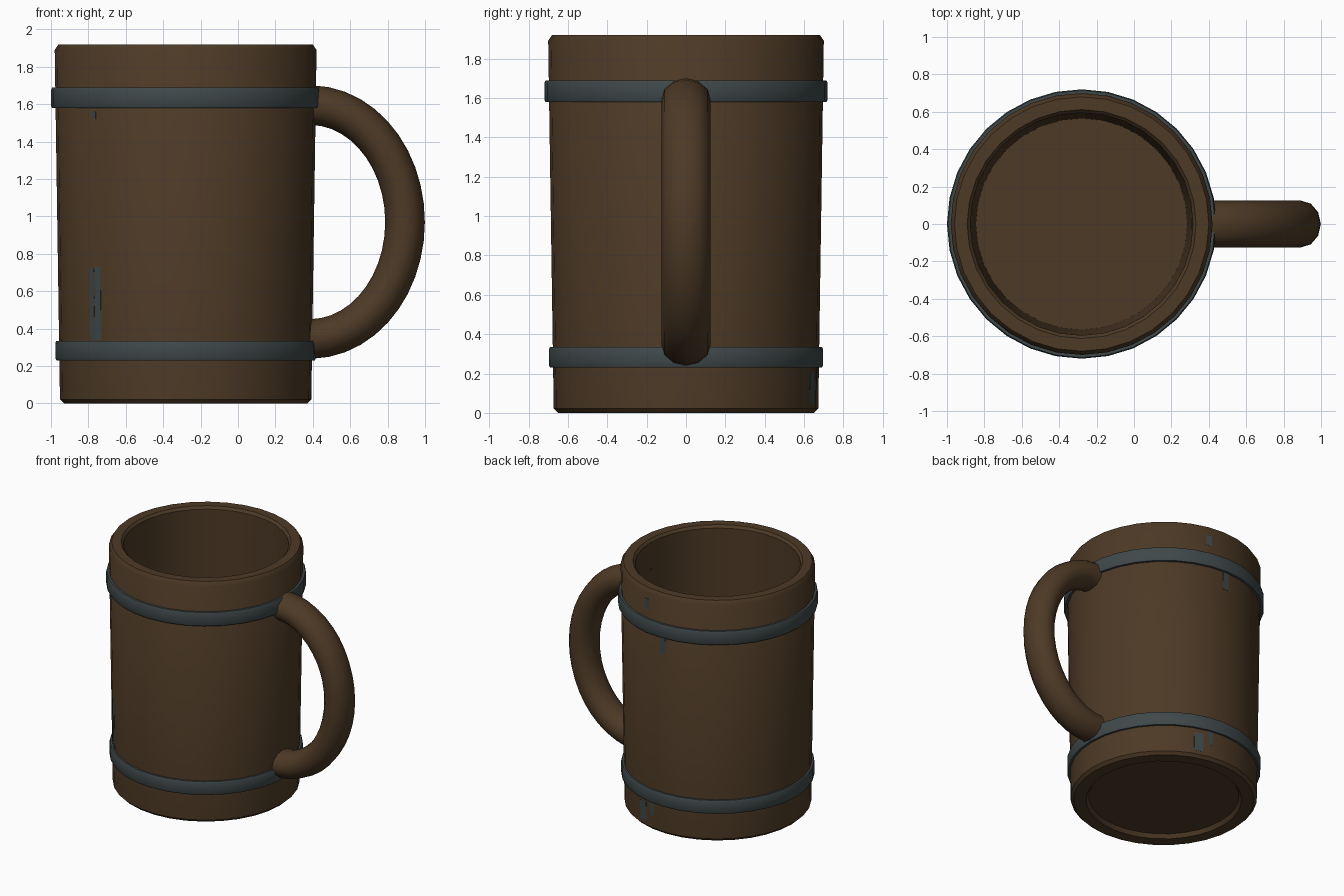
import bpy, bmesh, math

if "Cube" in bpy.data.objects:
    bpy.data.objects.remove(bpy.data.objects["Cube"])

CX = -0.28      # tankard axis
SIDES = 32


def material(name, color):
    m = bpy.data.materials.new(name)
    m.diffuse_color = (*color, 1)
    m.use_nodes = True
    m.node_tree.nodes["Principled BSDF"].inputs["Base Color"].default_value = m.diffuse_color
    return m


wood = material("dark_wood", (0.075, 0.042, 0.019))
iron = material("grey_iron", (0.050, 0.065, 0.068))


def finish(name, bm, mat, angle=35):
    bmesh.ops.recalc_face_normals(bm, faces=bm.faces)
    me = bpy.data.meshes.new(name)
    bm.to_mesh(me)
    bm.free()
    me.materials.append(mat)
    ob = bpy.data.objects.new(name, me)
    bpy.context.collection.objects.link(ob)
    bpy.ops.object.select_all(action='DESELECT')
    ob.select_set(True)
    bpy.context.view_layer.objects.active = ob
    bpy.ops.object.shade_smooth_by_angle(angle=math.radians(angle))
    return ob


def lathe(name, profile, mat, closed):
    """Revolve (radius, z) points; open profiles get flat caps at both ends."""
    bm = bmesh.new()
    rings = []
    for r, z in profile:
        rings.append([bm.verts.new((CX + r * math.cos(2 * math.pi * i / SIDES),
                                    r * math.sin(2 * math.pi * i / SIDES), z))
                      for i in range(SIDES)])
    pairs = list(zip(rings, rings[1:]))
    if closed:
        pairs.append((rings[-1], rings[0]))
    for a, b in pairs:
        for i in range(SIDES):
            j = (i + 1) % SIDES
            bm.faces.new((a[i], a[j], b[j], b[i]))
    if not closed:
        bm.faces.new(rings[0])
        bm.faces.new(rings[-1])
    return finish(name, bm, mat)


def outer(z):
    return 0.67 + 0.03 * z / 1.92


# Hollow wooden body with recessed underside
lathe("body", [(0.54, 0.03), (0.56, 0.0), (0.65, 0.0), (0.672, 0.022),
               (0.70, 1.89), (0.68, 1.92), (0.612, 1.92), (0.595, 1.90),
               (0.565, 0.10)], wood, False)

# Iron hoops
for name, z0, z1, r in (("lower_hoop", 0.23, 0.335, 0.697),
                        ("upper_hoop", 1.58, 1.688, 0.72)):
    lathe(name, [(r - 0.05, z0), (r - 0.006, z0), (r, z0 + 0.012),
                 (r, z1 - 0.012), (r - 0.006, z1), (r - 0.05, z1)], iron, True)

# Oval handle: elliptical section swept along half an ellipse
bm = bmesh.new()
rings = []
STEPS, SEC = 24, 12
for k in range(STEPS + 1):
    t = math.radians(-97 + 194 * k / STEPS)
    px, pz = 0.385 + 0.508 * math.cos(t), 0.97 + 0.625 * math.sin(t)
    nx, nz = math.cos(t) / 0.508, math.sin(t) / 0.625
    n = math.hypot(nx, nz)
    ring = []
    for s in range(SEC):
        a = 2 * math.pi * s / SEC
        d = 0.106 * math.cos(a)
        ring.append(bm.verts.new((px + d * nx / n, 0.125 * math.sin(a), pz + d * nz / n)))
    rings.append(ring)
for a, b in zip(rings, rings[1:]):
    for s in range(SEC):
        q = (s + 1) % SEC
        bm.faces.new((a[s], a[q], b[q], b[s]))
bm.faces.new(rings[0])
bm.faces.new(rings[-1])
finish("handle", bm, wood, 40)

# Thin grey stains on the wood: azimuth centre, half width (degrees), z range
stains = [(226.5, 1.5, 0.34, 0.73), (222.5, 1.5, 0.34, 0.72), (224.5, 1.0, 0.34, 0.46),
          (224.5, 1.0, 0.52, 0.56), (224.5, 1.0, 0.62, 0.66), (225, 1.2, 1.52, 1.56),
          (72, 3.0, 0.05, 0.2), (80, 1.5, 0.12, 0.23), (90, 2.0, 1.44, 1.58),
          (78, 1.8, 1.76, 1.84)]
for n, (az, half, z0, z1) in enumerate(stains):
    bm = bmesh.new()
    corners = []
    for lift in (-0.006, 0.003):
        for da, z in ((-half, z0), (half, z0), (half, z1), (-half, z1)):
            a = math.radians(az + da)
            # follow the flat sides of the body
            off = (a + math.pi / SIDES) % (2 * math.pi / SIDES) - math.pi / SIDES
            off = math.pi / SIDES - abs(off)
            r = outer(z) * math.cos(math.pi / SIDES) / math.cos(off) + lift
            corners.append(bm.verts.new((CX + r * math.cos(a), r * math.sin(a), z)))
    for f in ((3, 2, 1, 0), (4, 5, 6, 7), (0, 1, 5, 4), (1, 2, 6, 5), (2, 3, 7, 6), (3, 0, 4, 7)):
        bm.faces.new([corners[i] for i in f])
    finish("stain_%d" % (n + 1), bm, iron)
